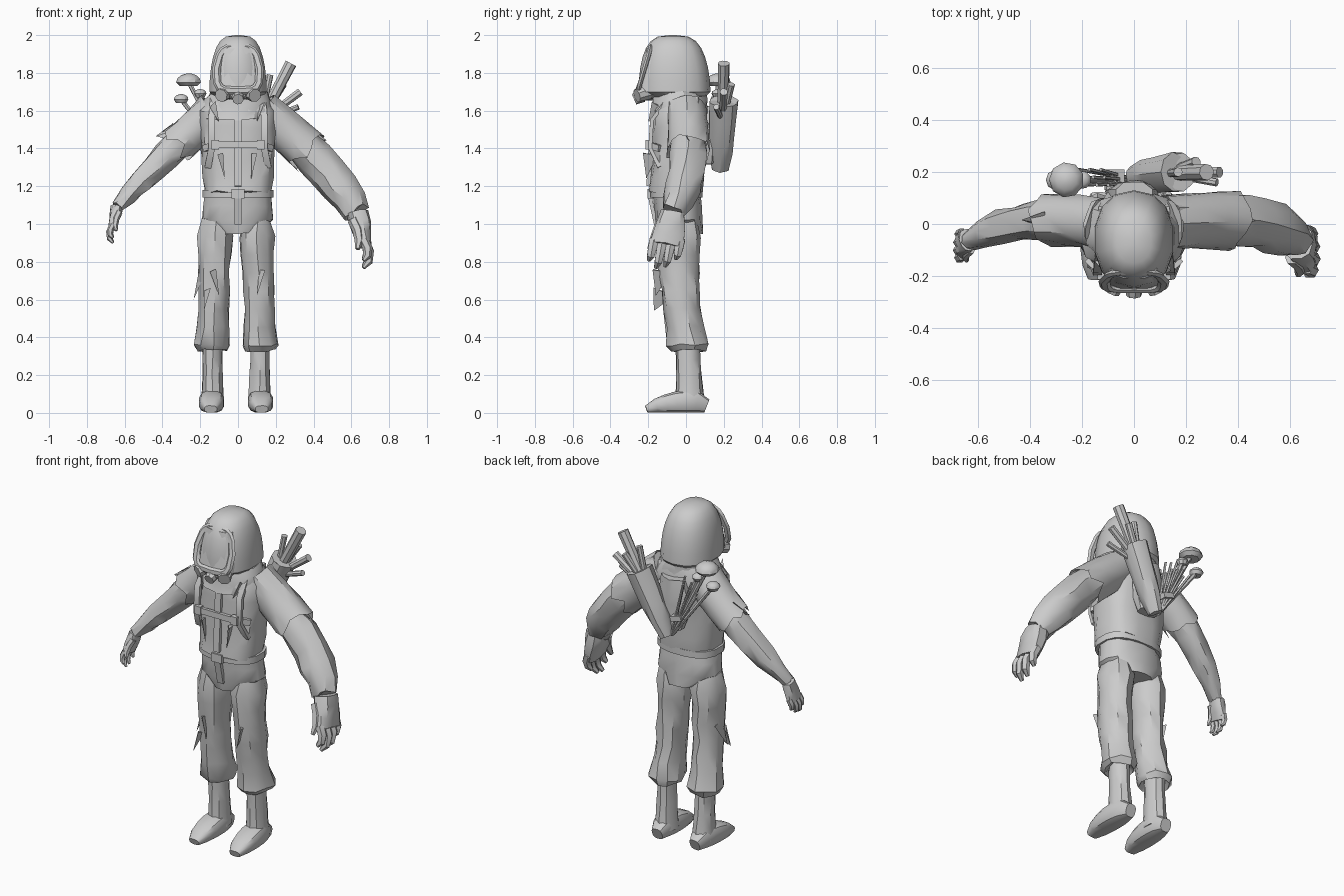
import bpy, bmesh, math, random
from mathutils import Vector

random.seed(4)
cube = bpy.data.objects.get("Cube")
if cube:
    bpy.data.objects.remove(cube)

grey = bpy.data.materials.new("plain_grey")
grey.use_nodes = True
grey.diffuse_color = (.6, .6, .6, 1)
grey.node_tree.nodes["Principled BSDF"].inputs["Base Color"].default_value = grey.diffuse_color

AXIS_X, AXIS_Y, AXIS_Z = Vector((1, 0, 0)), Vector((0, 1, 0)), Vector((0, 0, 1))
SIDES = (("right", -1), ("left", 1))


def finish(name, bm):
    bmesh.ops.recalc_face_normals(bm, faces=bm.faces)
    mesh = bpy.data.meshes.new(name)
    bm.to_mesh(mesh)
    bm.free()
    mesh.materials.append(grey)
    part = bpy.data.objects.new(name, mesh)
    bpy.context.collection.objects.link(part)
    bpy.ops.object.select_all(action='DESELECT')
    part.select_set(True)
    bpy.context.view_layer.objects.active = part
    bpy.ops.object.shade_smooth_by_angle(angle=math.radians(35))


def steps(count):
    return [i / (count - 1) for i in range(count)]


def mix(start, end, t):
    return start + (end - start) * t


def rounded(value, power):
    return math.copysign(abs(value) ** power, value)


def wobble(amount):
    return Vector([random.uniform(-amount, amount) for _ in range(3)])


def sweep(name, rings, sides=10, ref=AXIS_X, level=False, power=1, jitter=0, rag=0, closed=False):
    """Skin rings of (centre, radius along ref, other radius); rag tears the last ring open."""
    bm = bmesh.new()
    centres = [Vector(ring[0]) for ring in rings]
    last = len(rings) - 1
    rows = []
    for i, (centre, along, across) in enumerate(rings):
        if closed:
            tangent = centres[(i + 1) % len(rings)] - centres[i - 1]
        else:
            tangent = centres[min(i + 1, last)] - centres[max(i - 1, 0)]
        tangent = AXIS_Z if level else tangent.normalized()
        u = (ref - tangent * tangent.dot(ref)).normalized()
        v = tangent.cross(u)
        row = []
        for k in range(sides):
            angle = math.tau * (k + .5) / sides
            point = centres[i] + u * along * rounded(math.cos(angle), power)
            point += v * across * rounded(math.sin(angle), power) + wobble(jitter)
            if i == last:
                point += tangent * random.uniform(-rag, rag)
            row.append(bm.verts.new(point))
        rows.append(row)
    pairs = list(zip(rows, rows[1:]))
    if closed:
        pairs.append((rows[-1], rows[0]))
    for low, high in pairs:
        for k in range(sides):
            after = (k + 1) % sides
            bm.faces.new((low[k], low[after], high[after], high[k]))
    if not closed and not rag:
        bm.faces.new(rows[0])
        bm.faces.new(rows[-1])
    finish(name, bm)


def rod(name, start, end, start_radius, end_radius, sides=8):
    sweep(name, [(start, start_radius, start_radius), (end, end_radius, end_radius)],
          sides, ref=Vector((.3, .9, .2)))


def strap(name, points, width, thickness=.02, ref=AXIS_X):
    # A four-sided ring reaches its corners at about 0.7 of its radius
    sweep(name, [(point, width * .7, thickness * .7) for point in points], sides=4, ref=ref)


def box(name, centre, width, depth, height):
    half = AXIS_Z * height / 2
    strap(name, [Vector(centre) - half, Vector(centre) + half], width, depth)


def tear(name, base, tip, half_width):
    """A loose pointed scrap of cloth."""
    base, tip = Vector(base), Vector(tip)
    spread = (tip - base).cross(AXIS_X + AXIS_Y * .3).normalized() * half_width
    ridge = (tip - base).cross(spread).normalized() * .02
    bm = bmesh.new()
    a, b, c, d = [bm.verts.new(p) for p in (base - spread, base + spread, tip, base + ridge)]
    for corners in ((a, b, c), (a, b, d), (b, c, d), (c, a, d)):
        bm.faces.new(corners)
    finish(name, bm)


# Jacket, collar, pelvis and belt
jacket = [((0, mix(-.055, -.03, t), mix(1.17, 1.6, t)), mix(.18, .21, t), .145) for t in steps(6)]
jacket.append(((0, -.03, 1.68), .14, .12))
sweep("jacket", jacket, sides=16, level=True, power=.8, jitter=.008)
sweep("collar", [((0, -.04, mix(1.55, 1.7, t)), mix(.2, .15, t ** 2), mix(.155, .14, t)) for t in steps(4)],
      sides=14, level=True, jitter=.01)
sweep("pelvis", [((0, mix(-.03, -.05, t), mix(.95, 1.17, t)), mix(.1, .2, min(1, t * 3)) - .025 * t, .125)
                 for t in steps(4)], sides=14, level=True, power=.85, jitter=.005)
sweep("belt", [((0, -.05, z), .19, .14) for z in (1.14, 1.18)], sides=16, level=True, power=.8)
box("belt_buckle", (0, -.19, 1.16), width=.07, depth=.03, height=.05)
strap("fly_flap", [(0, -.16, 1), (0, -.19, 1.14)], width=.04)
strap("jacket_placket", [(0, -.2, 1.2), (0, -.18, 1.56)], width=.04)
strap("chest_strap", [(-.18, -.14, 1.4), (-.12, -.2, 1.42), (.12, -.2, 1.42), (.18, -.14, 1.4)],
      width=.035, ref=AXIS_Z)

# Harness, jacket scraps, legs and boots
for label, side in SIDES:
    harness = [(.16, -.14, 1.3), (.14, -.19, 1.4), (.14, -.18, 1.55), (.13, -.1, 1.66),
               (.12, .06, 1.66), (.08, .12, 1.5)]
    strap(label + "_harness", [(side * x, y, z) for x, y, z in harness], width=.035)
    box(label + "_harness_clip", (side * .12, -.2, 1.42), width=.04, depth=.03, height=.05)
    tear(label + "_collar_tear", (side * .13, -.14, 1.62), (side * .1, -.2, 1.54), half_width=.05)
    tear(label + "_jacket_scrap", (side * .09, -.19, 1.37), (side * .07, -.21, 1.24), half_width=.04)

    outward = .115 - .01 * side
    trouser = []
    for t in steps(8):
        slim = .012 * math.sin(math.pi * t) + .03 * (t == 0) - .01 * (t == 1)
        trouser.append(((side * mix(outward - .005, outward + .01, t), mix(-.04, .01, t ** 3), mix(1.03, .36, t)),
                        mix(.103, .088, t) - slim, mix(.125, .1, t) - slim))
    hem = Vector(trouser[-1][0])
    trouser += [(hem - AXIS_Z * .03, .08, .09), (hem, .05, .06)]
    sweep(label + "_trouser", trouser, level=True, jitter=.008)
    ankle = hem + AXIS_Y * .02
    shaft = [(hem + AXIS_Y * .01 * t - AXIS_Z * (.31 * t), .053 + .012 * t ** 3, .064 + .016 * t ** 3)
             for t in steps(5)]
    sweep(label + "_boot_shaft", shaft, level=True, jitter=.003)
    foot = []
    for t in steps(7):
        fullness = math.sin(math.pi * mix(.03, .97, t)) ** .3
        height = mix(.075, .04, t) * fullness
        foot.append(((ankle.x + side * .01 * t, mix(.11, -.21, t), height), .068 * fullness, height))
    sweep(label + "_boot_foot", foot, sides=12, power=.7)
    tear(label + "_thigh_tear", (side * .13, -.13, .75), (side * .1, -.16, .62), half_width=.05)

tear("knee_tear_outer", (-.19, -.04, .74), (-.235, -.06, .6), half_width=.07)
tear("knee_tear_front", (-.16, -.12, .64), (-.18, -.17, .54), half_width=.06)


# Arms follow one bend each; the left one is swollen
def arm(label, shoulder, elbow, wrist, wrist_radius, swelling):
    def ring(t, extra=0):
        centre = shoulder.lerp(elbow, t).lerp(elbow.lerp(wrist, t), t)
        radius = mix(.1, wrist_radius, t) + swelling * math.sin(math.pi * t ** 2) + extra
        return centre, radius, radius
    sweep(label + "_arm", [ring(t) for t in steps(8)], ref=AXIS_Y, jitter=.01)
    sweep(label + "_torn_sleeve", [ring(t * .36, mix(.005, .02, t)) for t in steps(4)],
          sides=14, ref=AXIS_Y, jitter=.006, rag=.045)
    cuff = ring(.36)[0]
    outward = Vector((math.copysign(.1, wrist.x), 0, .06))
    tear(label + "_sleeve_tear", cuff + AXIS_Z * .08, cuff + outward, half_width=.06)
    return ring(.72)[0]


# Hands: fingers curl inwards joint by joint
def hand(label, side, wrist, size, thickness):
    down = Vector((side * .25, -.2, -1)).normalized() * size
    palm = [(wrist + down * .18 * t, size * mix(.065, .09, t ** .5), thickness * mix(1, .6, t ** 2))
            for t in steps(4)]
    sweep(label + "_palm", palm, ref=AXIS_Y, power=.8, jitter=.004)
    knuckle = wrist + down * .15

    def finger(name, joint, lean, length, radius, curl):
        rings = []
        for t in steps(4):
            rings.append((joint, radius * (1 - t ** 3 * .6), radius * (1 - t ** 3 * .6)))
            bend = curl * t
            heading = Vector((side * (.45 - math.sin(bend)), lean, -math.cos(bend)))
            joint = joint + heading * size * length / 3
        sweep(name, rings, sides=6, ref=AXIS_Y)

    for i, length in enumerate((.14, .19, .18, .13)):
        finger(f"{label}_finger_{'abcd'[i]}", knuckle + AXIS_Y * size * mix(-.07, .07, i / 3),
               lean=-.2, length=length, radius=size * .027, curl=1.6)
    thumb_root = wrist + down * .04 - AXIS_Y * size * .05 - AXIS_X * side * thickness * .5
    finger(label + "_thumb", thumb_root, lean=-.4, length=.17, radius=size * .03, curl=1)


left_wrist, right_wrist = Vector((.63, -.07, 1.06)), Vector((-.64, -.06, 1.09))
elbow = arm("left", Vector((.12, 0, 1.6)), Vector((.52, .05, 1.28)), left_wrist, wrist_radius=.065, swelling=.022)
arm("right", Vector((-.12, 0, 1.6)), Vector((-.44, .05, 1.32)), right_wrist, wrist_radius=.04, swelling=.005)
tear("left_elbow_tear", elbow + AXIS_Z * .06, elbow - AXIS_X * .02 + AXIS_Z * .16, half_width=.05)
hand("left", 1, left_wrist, size=1, thickness=.06)
hand("right", -1, right_wrist, size=.65, thickness=.033)

# Hood as a squared dome, with a visor and its rim
hood = [((0, -.04, 1.66), .12, .13)]
for t in steps(8):
    angle = math.radians(89) * t
    spread = math.cos(angle) ** .58
    hood.append(((0, mix(-.06, -.07, t), 1.7 + .3 * math.sin(angle)), .155 * spread, .19 * spread))
sweep("hood", hood, sides=14, level=True, power=.88)
sweep("visor", [((0, mix(-.17, -.145, t), mix(1.7, 1.93, t)), mix(.115, .09, t ** 3), mix(.085, .065, t))
                for t in steps(5)], sides=12, level=True, power=.6)
rim = []
for i in range(16):
    angle = math.tau * i / 16
    across, up = rounded(math.cos(angle), .5), rounded(math.sin(angle), .5)
    rim.append(((across * mix(.115, .09, max(up, 0)), mix(-.22, -.185, up), 1.82 + .115 * up), .013, .022))
sweep("visor_rim", rim, sides=6, ref=AXIS_Y, closed=True)

# Breathing mask
sweep("mask_muzzle", [((0, mix(-.17, -.255, t), 1.69), mix(.1, .04, t ** 2), .035) for t in steps(4)])
rod("mask_valve", (0, -.23, 1.68), (0, -.275, 1.66), start_radius=.036, end_radius=.03)
for label, side in SIDES:
    rod(label + "_filter", (side * .06, -.2, 1.7), (side * .09, -.26, 1.68), start_radius=.042, end_radius=.036)

# Back pad and quiver of sticks
sweep("back_pad", [((0, .12, mix(1.32, 1.62, t)), .07 + .04 * math.sin(math.pi * t), .045) for t in steps(5)],
      level=True, jitter=.008)
foot, mouth = Vector((0, .18, 1.29)), Vector((.17, .2, 1.65))
quiver = [(foot.lerp(mouth, t), mix(.045, .08, t ** .5), mix(.04, .075, t ** .5)) for t in steps(5)]
quiver += [(foot.lerp(mouth, t), .07, .06) for t in (.97, .85)]
sweep("quiver", quiver, ref=AXIS_Y, jitter=.003)
sticks = {"thick": (.28, .2, 1.85, .032), "low": (.33, .2, 1.7, .022), "upright": (.17, .2, 1.79, .018),
          "back": (.24, .24, 1.74, .02), "short": (.32, .16, 1.62, .016)}
for label, (*tip, radius) in sticks.items():
    rod(label + "_stick", foot.lerp(mouth, .7), tip, start_radius=radius * .85, end_radius=radius)

# Bundle of stalks, three of them topped with mushroom caps
root = Vector((-.03, .17, 1.3))
for i, t in enumerate(steps(10)):
    layer = AXIS_Y * .03 * (i % 3 - 1)
    tip = Vector((mix(-.1, -.23, t), .18, mix(1.66, 1.58, t)))
    rod("stalk_" + "abcdefghij"[i], root + layer * .3, tip + layer, start_radius=.009, end_radius=.007, sides=5)
strap("stalk_tie", [(-.04, .17, 1.41), (-.11, .17, 1.43)], width=.03, thickness=.08, ref=AXIS_Z)
mushrooms = {"large": (-.26, .17, 1.75, .068), "low": (-.3, .17, 1.66, .04), "inner": (-.2, .17, 1.69, .035)}
for label, (*top, radius) in mushrooms.items():
    top = Vector(top)
    rod(label + "_mushroom_stem", root, top, start_radius=.01, end_radius=.013, sides=6)
    cap = [(top - AXIS_Z * .02, radius * .7, radius * .7)]
    for t in steps(4):
        spread = radius * math.cos(t * 1.4)
        cap.append((top + AXIS_Z * radius * .7 * math.sin(t * 1.4), spread, spread))
    sweep(label + "_mushroom_cap", cap, sides=9, level=True)
